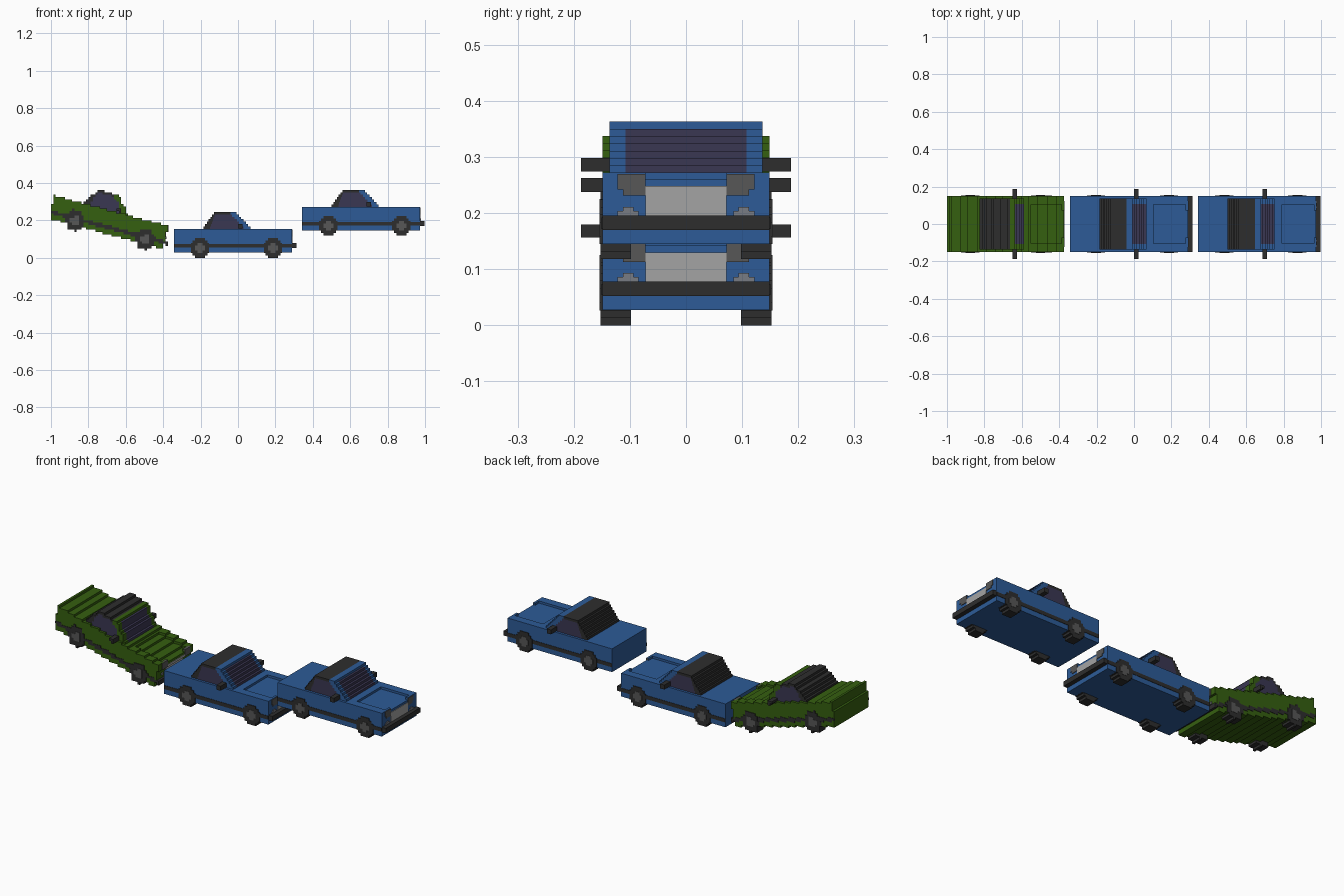
import bpy, bmesh, math
from mathutils import Matrix, Vector

if "Cube" in bpy.data.objects:
    bpy.data.objects.remove(bpy.data.objects["Cube"], do_unlink=True)

V = 0.0125           # block size
TILT = math.radians(15)


def material(name, rgb):
    m = bpy.data.materials.new(name)
    m.use_nodes = True
    col = (*rgb, 1)
    m.diffuse_color = col
    m.node_tree.nodes["Principled BSDF"].inputs["Base Color"].default_value = col
    return m


BLUE = material("blue paint", (0.026, 0.105, 0.31))
GREEN = material("green paint", (0.036, 0.115, 0.005))
DARK = material("dark trim", (0.027, 0.027, 0.027))
GLASS = material("purple glass", (0.042, 0.038, 0.085))
GREY = material("mid grey", (0.095, 0.095, 0.095))
LIGHT = material("light grey", (0.37, 0.37, 0.37))
LAMP = material("lamp grey", (0.19, 0.20, 0.23))


def stepped_columns(x0, x1, z0, z1, tx, tz):
    """Tilt a rectangle nose-down and cut it into block-wide columns on the grid."""
    s, c = math.sin(TILT), math.cos(TILT)
    runs = []
    for i in range(60):
        left = -1.0 + i * V
        d = left + V / 2 - tx
        lo = max((z0 - s * d) / c, (c * d - x1) / s) + tz
        hi = min((z1 - s * d) / c, (c * d - x0) / s) + tz
        lo, hi = round(lo / V), round(hi / V)
        if hi <= lo:
            continue
        if runs and runs[-1][2:] == [lo * V, hi * V] and abs(runs[-1][1] - left) < 1e-6:
            runs[-1][1] = left + V
        else:
            runs.append([left, left + V, lo * V, hi * V])
    return runs


def part(car, name, mat, boxes, lift=0.0):
    """Join boxes (x0, x1, y0, y1, z0, z1) into one part; boxes with y0 > 0 are mirrored."""
    prefix, tx, tz, tilted = car
    bm = bmesh.new()
    for x0, x1, y0, y1, z0, z1 in boxes:
        if tilted:
            pieces = stepped_columns(x0, x1, z0, z1, tx, tz)
        else:
            pieces = [(x0 + tx, x1 + tx, z0 + tz, z1 + tz)]
        spans = [(y0, y1), (-y1, -y0)] if y0 > 0 else [(y0, y1)]
        for a, b, lo, hi in pieces:
            for ya, yb in spans:
                size = Matrix.Diagonal((b - a, yb - ya, hi - lo, 1))
                mid = Vector(((a + b) / 2 + lift, (ya + yb) / 2, (lo + hi) / 2))
                bmesh.ops.create_cube(bm, size=1, matrix=Matrix.Translation(mid) @ size)
    mesh = bpy.data.meshes.new(prefix + "_" + name)
    bm.to_mesh(mesh)
    bm.free()
    mesh.materials.append(mat)
    bpy.context.collection.objects.link(bpy.data.objects.new(mesh.name, mesh))


def disc(cx, cz, half_widths, y0, y1):
    """Stepped round shape made of horizontal rows, given in blocks."""
    h = 0.0133
    base = cz - h * len(half_widths) / 2
    return [(cx - w * h, cx + w * h, y0, y1, base + i * h, base + (i + 1) * h)
            for i, w in enumerate(half_widths)]


def build_car(car, paint):
    # Body tub, rear deck, fenders around a sunken bonnet, and nose corners
    part(car, "body", paint, [
        (-0.343, 0.288, -0.149, 0.149, 0.027, 0.142),
        (-0.343, 0.105, -0.149, 0.149, 0.142, 0.154),
        (0.105, 0.288, 0.104, 0.149, 0.142, 0.154),
        (0.276, 0.288, 0.072, 0.104, 0.142, 0.154)])

    # Cabin in stepped rows: dark back, glass, painted windscreen pillars
    back, glass, pillars = [], [], []
    h = 0.013
    for i in range(6):
        z0, z1 = 0.154 + i * h, 0.154 + (i + 1) * h
        rear, front = -0.185 + 0.0093 * i, 0.066 - 0.0122 * i
        win0, win1 = -0.15 + 0.005 * i, front - 0.036
        back.append((rear, win0, -0.136, 0.136, z0, z1))
        glass.append((win0, win1, -0.136, 0.136, z0, z1))
        glass.append((win1, front, -0.108, 0.108, z0, z1))
        pillars.append((win1, front, 0.108, 0.136, z0, z1))
    top0, top1 = 0.154 + 6 * h, 0.154 + 7 * h
    back.append((-0.128, -0.04, -0.136, 0.136, top0, top1))
    pillars.append((-0.04, -0.007, -0.136, 0.136, top0, top1))
    part(car, "cabin_back_and_roof", DARK, back)
    part(car, "windows", GLASS, glass)
    part(car, "windscreen_frame", paint, pillars)

    # Bumper, side stripes and mirrors
    part(car, "front_bumper", DARK, [(0.288, 0.312, -0.149, 0.149, 0.052, 0.078)])
    part(car, "side_stripes", DARK, [(-0.343, 0.288, 0.143, 0.151, 0.054, 0.074)])
    part(car, "mirrors", DARK, [(0.0, 0.025, 0.13, 0.187, 0.156, 0.18)])

    # Wheels and hubs
    for name, cx in (("rear", -0.203), ("front", 0.187)):
        part(car, name + "_wheels", DARK,
             disc(cx, 0.0532, (2, 3, 3.7, 3.7, 3.7, 3.7, 3, 2), 0.098, 0.1525))
        part(car, name + "_hubs", GREY,
             disc(cx, 0.0532, (1, 2, 2, 1), 0.14, 0.154))

    # Nose plates: grille, headlights, small lamps
    part(car, "grille", LIGHT, [(0.276, 0.288, -0.072, 0.072, 0.078, 0.13)], 0.003)
    part(car, "headlights", GREY, [(0.276, 0.288, 0.072, 0.122, 0.124, 0.152),
                                   (0.276, 0.288, 0.072, 0.112, 0.113, 0.124)], 0.003)
    part(car, "small_lamps", LAMP, [(0.276, 0.288, 0.085, 0.122, 0.078, 0.086),
                                    (0.276, 0.288, 0.094, 0.112, 0.086, 0.093)], 0.004)


# Each car: name, x offset, z offset, nose-down tilt
build_car(("tilted_car", -0.69, 0.095, True), GREEN)
build_car(("middle_car", 0.0, 0.0, False), BLUE)
build_car(("raised_car", 0.686, 0.118, False), BLUE)
